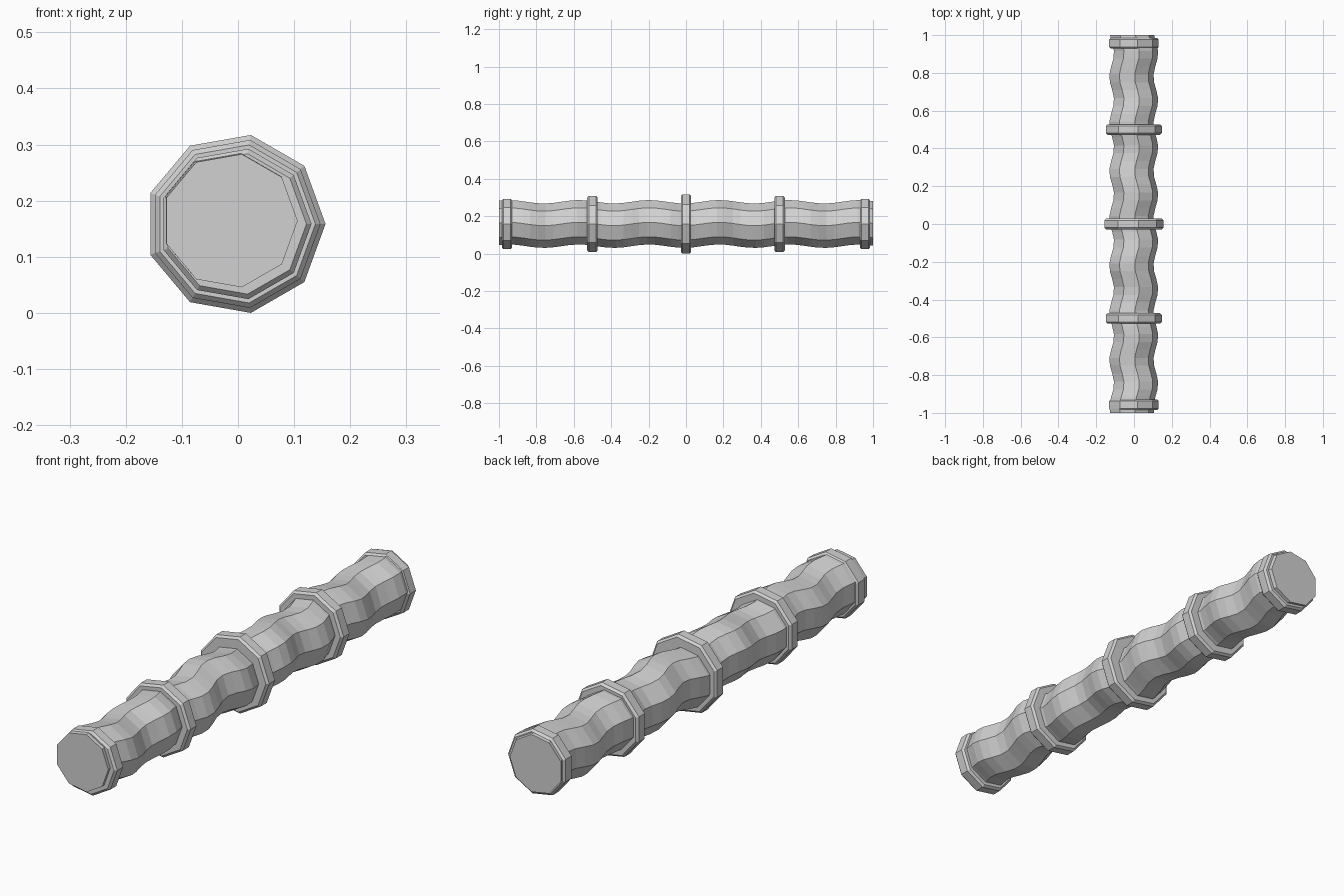
import bpy, bmesh, math

if "Cube" in bpy.data.objects:
    bpy.data.objects.remove(bpy.data.objects["Cube"])

SIDES = 9
CX, CZ = -0.005, 0.1586

grey = bpy.data.materials.new("plain grey")
grey.diffuse_color = (0.64, 0.64, 0.64, 1)
grey.use_nodes = True
grey.node_tree.nodes["Principled BSDF"].inputs["Base Color"].default_value = grey.diffuse_color


def loft(name, sections):
    """Nine-sided tube along y; each section is (y, radius, x shift, z shift)."""
    bm = bmesh.new()
    loops = []
    for y, r, dx, dz in sections:
        loops.append([bm.verts.new((CX + dx + r * math.cos(2 * math.pi * i / SIDES), y,
                                    CZ + dz + r * math.sin(2 * math.pi * i / SIDES)))
                      for i in range(SIDES)])
    for a, b in zip(loops, loops[1:]):
        for i in range(SIDES):
            j = (i + 1) % SIDES
            bm.faces.new((a[i], a[j], b[j], b[i]))
    bm.faces.new(loops[0])
    bm.faces.new(loops[-1])
    bmesh.ops.recalc_face_normals(bm, faces=bm.faces)
    mesh = bpy.data.meshes.new(name)
    bm.to_mesh(mesh)
    bm.free()
    mesh.materials.append(grey)
    obj = bpy.data.objects.new(name, mesh)
    bpy.context.collection.objects.link(obj)


# Wavy shaft that sways sideways and, more slowly, up and down
STEPS = 48
shaft = []
for k in range(STEPS + 1):
    y = -1 + 2 * k / STEPS
    sway_x = -0.0125 * math.cos(2 * math.pi * (y - 0.03) / 0.25)
    sway_z = -0.009 * math.cos(2 * math.pi * (y + 0.01) / 0.375)
    shaft.append((y, 0.1205, sway_x, sway_z))
loft("shaft", shaft)

# Chamfered collars, largest in the middle
BEVEL = 0.009
for name, y, r in (("front_end_collar", -0.957, 0.136), ("front_collar", -0.5, 0.152),
                   ("middle_collar", 0, 0.161),
                   ("back_collar", 0.5, 0.152), ("back_end_collar", 0.957, 0.136)):
    h = 0.028
    loft(name, [(y - h, r - BEVEL, 0, 0), (y - h + BEVEL, r, 0, 0),
                (y + h - BEVEL, r, 0, 0), (y + h, r - BEVEL, 0, 0)])
